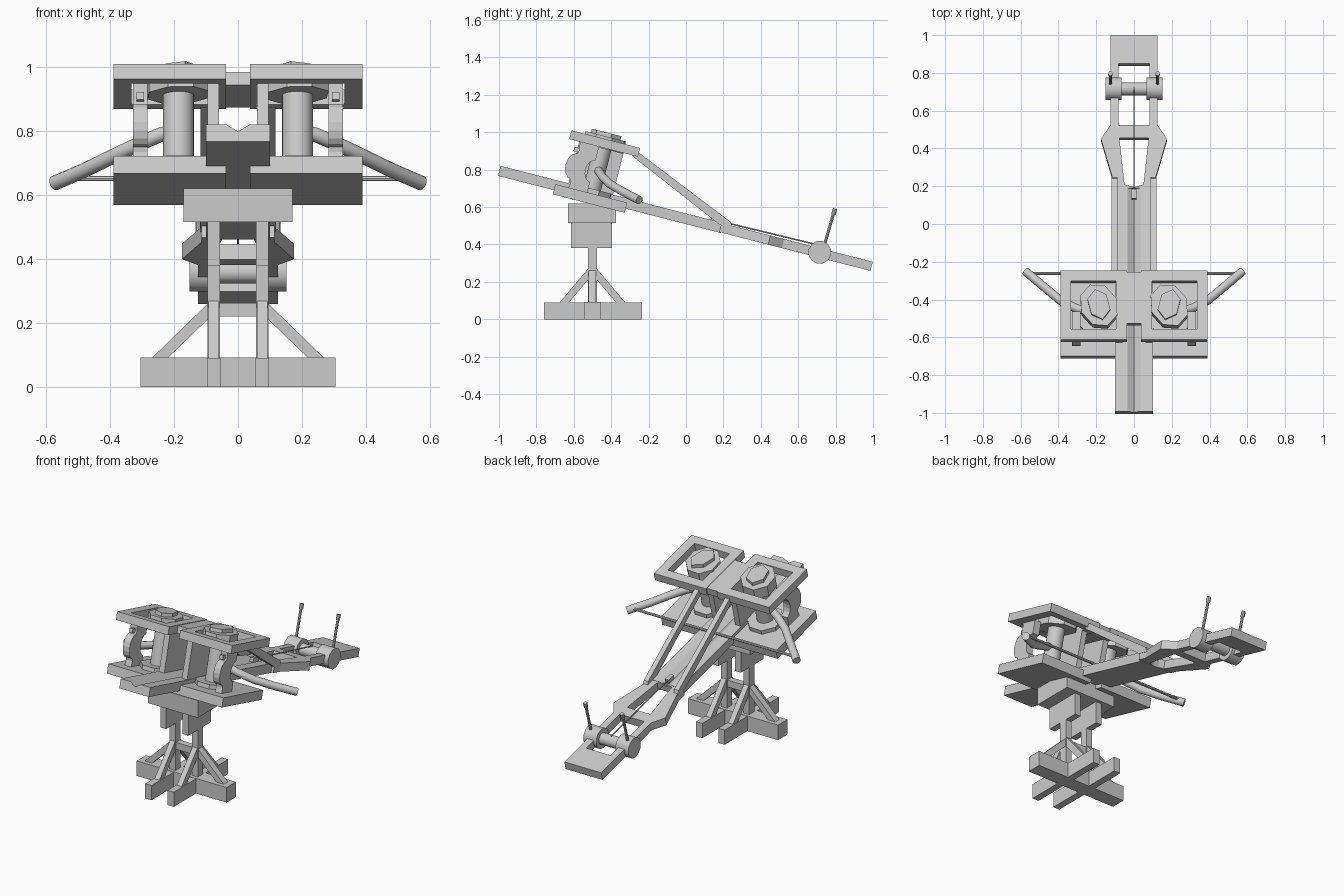
import bpy, bmesh, math
from mathutils import Matrix, Vector

if "Cube" in bpy.data.objects:
    bpy.data.objects.remove(bpy.data.objects["Cube"])

mat = bpy.data.materials.new("plain_grey")
mat.diffuse_color = (0.6, 0.6, 0.6, 1)
mat.use_nodes = True
mat.node_tree.nodes["Principled BSDF"].inputs["Base Color"].default_value = mat.diffuse_color

# Frame of the tilted upper machine: x, u along the stock, w upward
TILT = Matrix.Translation((0, 0, 0.54)) @ Matrix.Rotation(math.radians(-14.4), 4, 'X')
FLAT = Matrix.Identity(4)


def finish(name, bm, frame=FLAT, smooth=False):
    bmesh.ops.recalc_face_normals(bm, faces=bm.faces)
    me = bpy.data.meshes.new(name)
    bm.to_mesh(me)
    bm.free()
    ob = bpy.data.objects.new(name, me)
    bpy.context.collection.objects.link(ob)
    ob.matrix_world = frame
    me.materials.append(mat)
    if smooth:
        bpy.ops.object.select_all(action='DESELECT')
        ob.select_set(True)
        bpy.context.view_layer.objects.active = ob
        bpy.ops.object.shade_smooth_by_angle(angle=math.radians(40))
    return ob


def box(name, x, y, z, frame=FLAT):
    bm = bmesh.new()
    bmesh.ops.create_cube(bm, size=1)
    for v in bm.verts:
        v.co = [r[0] + (c + 0.5) * (r[1] - r[0]) for r, c in zip((x, y, z), v.co)]
    return finish(name, bm, frame)


def extrude(name, pts, depth, frame=FLAT):
    """Close a 3D outline and pull it along the depth vector."""
    bm = bmesh.new()
    face = bm.faces.new([bm.verts.new(p) for p in pts])
    new = bmesh.ops.extrude_face_region(bm, geom=[face])['geom']
    bmesh.ops.translate(bm, vec=depth, verts=[g for g in new if isinstance(g, bmesh.types.BMVert)])
    return finish(name, bm, frame)


def rod(name, a, b, r, sides=16, frame=FLAT, smooth=True, scale=(1, 1), turn=0):
    a, b = Vector(a), Vector(b)
    bm = bmesh.new()
    bmesh.ops.create_cone(bm, cap_ends=True, segments=sides, radius1=r, radius2=r, depth=(b - a).length)
    m = (Matrix.Translation((a + b) / 2) @ (b - a).to_track_quat('Z', 'Y').to_matrix().to_4x4()
         @ Matrix.Rotation(turn, 4, 'Z') @ Matrix.Diagonal((scale[0], scale[1], 1, 1)))
    bmesh.ops.transform(bm, matrix=m, verts=bm.verts)
    return finish(name, bm, frame, smooth)


def tube(name, pts, r, sides=14):
    """Round limb swept along a path."""
    bm = bmesh.new()
    pts = [Vector(p) for p in pts]
    rings = []
    for i, p in enumerate(pts):
        t = (pts[min(i + 1, len(pts) - 1)] - pts[max(i - 1, 0)]).normalized()
        s = t.cross(Vector((0, 0, 1))).normalized()
        n = s.cross(t)
        rings.append([bm.verts.new(p + r * (s * math.cos(k * math.tau / sides) + n * math.sin(k * math.tau / sides)))
                      for k in range(sides)])
    for q, w in zip(rings, rings[1:]):
        for k in range(sides):
            bm.faces.new((q[k], q[(k + 1) % sides], w[(k + 1) % sides], w[k]))
    bm.faces.new(rings[0])
    bm.faces.new(rings[-1])
    return finish(name, bm, FLAT, True)


def span(s, a, b):
    return tuple(sorted((s * a, s * b)))


# Grooved front of the stock
groove = [(-.1, -.03), (.1, -.03), (.1, .025), (.035, .025), (0, .003), (-.035, .025), (-.1, .025)]
extrude("grooved_stock", [(x, -1.03, w) for x, w in groove], (0, 1.23, 0), TILT)

# Rear of the stock: flared side rails, bridges and end plate
for s in (-1, 1):
    rail = [(0, .19), (.115, .19), (.115, .25), (.175, .46), (.125, .535), (.125, .9),
            (.083, .9), (.083, .5), (.075, .44), (.05, .21), (0, .195)]
    extrude("stock_rail", [(s * x, u, -.027) for x, u in rail], (0, 0, .05), TILT)
box("rail_bridge", (-.1, .1), (.465, .535), (-.027, .023), TILT)
box("stock_end", (-.125, .125), (.87, 1.025), (-.027, .023), TILT)

# Winch with drums and levers
rod("winch_shaft", (-.07, .738, .002), (.07, .738, .002), .035, 20, TILT)
for s in (-1, 1):
    rod("winch_drum", (s * .065, .738, .002), (s * .152, .738, .002), .062, 12, TILT)
    rod("winch_lever", (s * .125, .735, .38), (s * .125, .79, .57), .008, 8)
    rod("lever_knob", (s * .125, .788, .56), (s * .125, .797, .592), .012, 8)

# Draw cord and hook
rod("draw_cord", (0, .17, .03), (0, .738, .038), .004, 6, TILT)
box("cord_hook", (-.012, .012), (.13, .18), (.015, .04), TILT)

# Link between the two upper frames
box("frame_link", (-.045, .045), (-.62, -.34), (.258, .3), TILT)

for s in (-1, 1):
    # Lower bed and open upper frame
    box("lower_bed", span(s, .0375, .39), (-.722, -.325), (-.053, .003), TILT)
    for u in ((-.71, -.653), (-.388, -.331)):
        box("upper_frame_rail", span(s, .0375, .39), u, (.255, .303), TILT)
    for x in ((.0375, .095), (.333, .39)):
        box("upper_frame_side", span(s, *x), (-.66, -.38), (.255, .303), TILT)

    # Inner board, and outer post with a forward bulge
    box("inner_board", span(s, .06, .095), (-.655, -.41), (0, .258), TILT)
    front = [(-.65, .0), (-.645, .035)]
    back = [(-.545, .26), (-.545, .19)]
    for k in range(9):
        t = math.pi * k / 8
        front.append((-.65 - .045 * math.sin(t), .12 - .07 * math.cos(t)))
        back.append((-.545 - .04 * math.sin(t), .12 + .06 * math.cos(t)))
    front += [(-.645, .205), (-.65, .26)]
    back += [(-.545, .05), (-.545, 0)]
    extrude("outer_post", [(s * .284, u, w) for u, w in front + back], (s * .044, 0, 0), TILT)
    box("post_peg", span(s, .295, .317), (-.672, -.6), (.198, .222), TILT)

    # Twisted rope bundle with washers and caps
    cx = s * .186
    rod("rope_bundle", (cx, -.525, 0), (cx, -.525, .3), .048, 24, TILT)
    rod("lower_washer", (cx, -.525, 0), (cx, -.525, .028), .105, 8, TILT, False, (1, 1.1), math.pi / 8)
    rod("upper_washer", (cx, -.525, .25), (cx, -.525, .318), .105, 8, TILT, False, (.95, 1.15), math.pi / 8)
    rod("washer_cap", (cx, -.525, .315), (cx, -.525, .339), .07, 6, TILT, False, (.85, 1.2), -s * .25)

    # Throwing arm
    tube("throwing_arm", [(s * x, y, z) for x, y, z in (
        (.17, -.475, .805), (.24, -.465, .79), (.31, -.445, .76), (.39, -.405, .722),
        (.48, -.33, .678), (.575, -.25, .637))], .023)

    # Strut from upper frame down to the stock
    extrude("rear_strut", [(s * .088, y, z) for y, z in (
        (-.27, .905), (-.29, .875), (.18, .505), (.25, .485), (.24, .52))], (s * .03, 0, 0))

    # Stand: post, cheek, base beam and braces
    leg = span(s, .056, .095)
    box("stand_post", leg, (-.525, -.475), (.05, .4))
    box("stand_cheek", leg, (-.615, -.395), (.38, .53))
    box("base_beam", span(s, .054, .097), (-.76, -.235), (0, .09))
    extrude("side_brace", [(s * x, -.52, z) for x, z in (
        (.275, .085), (.225, .085), (.09, .215), (.09, .265))], (0, .04, 0))
    for d in (-1, 1):
        extrude("long_brace", [(s * .059, -.5 + d * y, z) for y, z in (
            (.18, .085), (.13, .085), (.02, .215), (.02, .275))], (s * .033, 0, 0))

# Bowstring
rod("bowstring", (-.56, -.262, .652), (.56, -.262, .652), .008, 8)

# Stand head, spreader and cross beam
box("stand_head", (-.17, .17), (-.63, -.375), (.515, .62))
box("leg_spreader", (-.06, .06), (-.52, -.48), (.22, .262))
box("cross_beam", (-.305, .305), (-.545, -.455), (0, .092))
